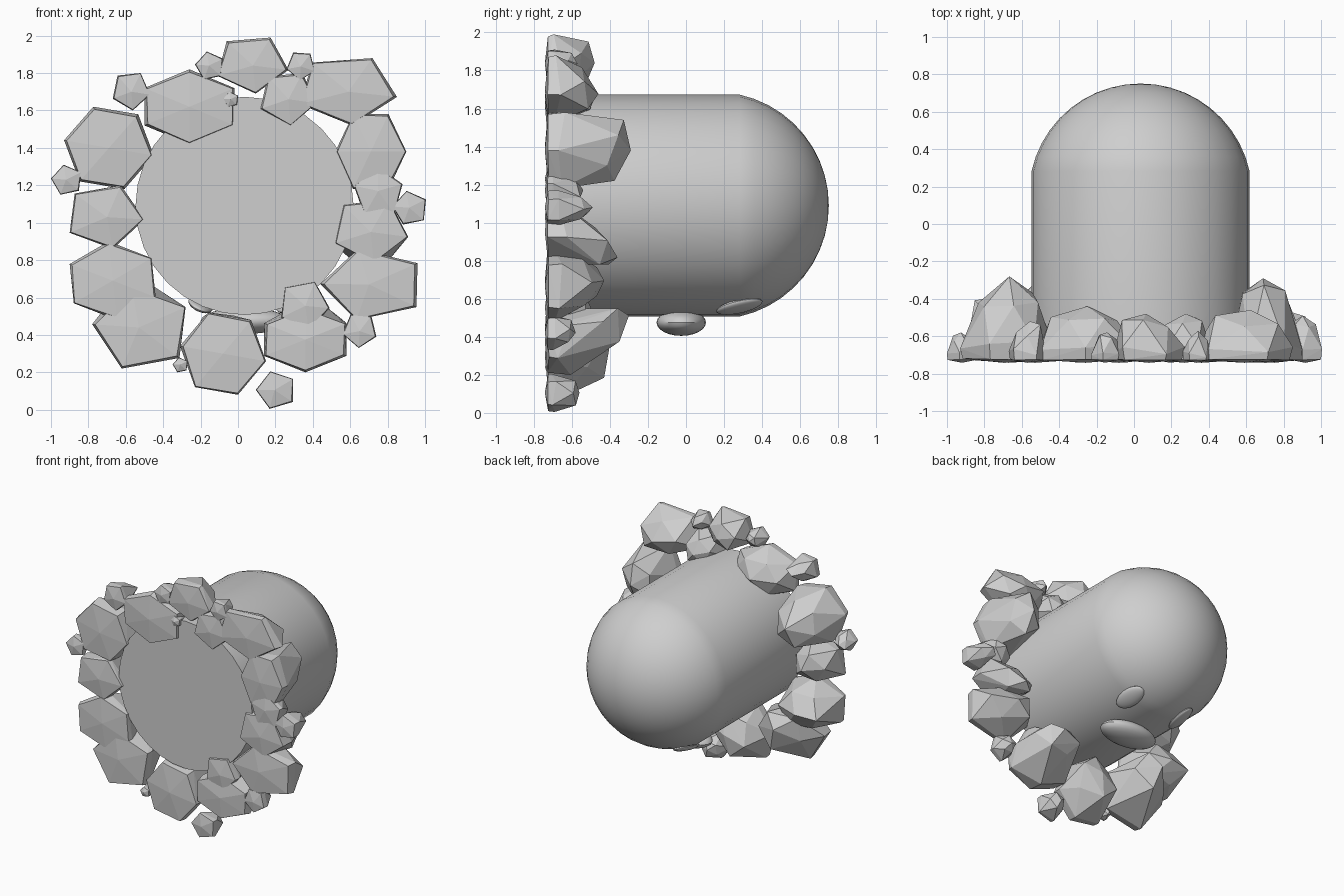
import bpy
import bmesh
import random
from math import radians, sin, cos, pi, asin
from mathutils import Vector, Matrix

default_cube = bpy.data.objects.get("Cube")
if default_cube:
    bpy.data.objects.remove(default_cube, do_unlink=True)

random.seed(4)

# Single plain grey for the whole model
grey = bpy.data.materials.new("plain_grey")
grey.use_nodes = True
colour = (0.62, 0.62, 0.62, 1.0)
grey.diffuse_color = colour
grey.node_tree.nodes["Principled BSDF"].inputs["Base Color"].default_value = colour

CENTRE_X, CENTRE_Z = 0.035, 1.09
FRONT_Y = -0.728


def finish(name, bm, smooth=False):
    """Turn a bmesh into a named, shaded object."""
    bmesh.ops.recalc_face_normals(bm, faces=bm.faces)
    mesh = bpy.data.meshes.new(name)
    bm.to_mesh(mesh)
    bm.free()
    mesh.materials.append(grey)
    obj = bpy.data.objects.new(name, mesh)
    bpy.context.collection.objects.link(obj)
    if smooth:
        bpy.ops.object.select_all(action="DESELECT")
        obj.select_set(True)
        bpy.context.view_layer.objects.active = obj
        bpy.ops.object.shade_smooth_by_angle(angle=radians(35))


def ellipsoid(name, location, radii, rotation=Matrix()):
    bm = bmesh.new()
    bmesh.ops.create_uvsphere(bm, u_segments=24, v_segments=12, radius=1)
    transform = Matrix.Translation(location) @ rotation @ Matrix.Diagonal((*radii, 1))
    bmesh.ops.transform(bm, matrix=transform, verts=bm.verts)
    finish(name, bm, smooth=True)


# Body: a lathed tube with a flat front and a domed back
def build_body(radius=0.583, dome_radius=0.597, dome_centre=0.154, rings=10):
    start = asin(radius / dome_radius)
    profile = [(0, -0.705), (radius, -0.705)]
    for i in range(rings + 1):
        a = start * (1 - i / rings)
        profile.append((dome_radius * sin(a), dome_centre + dome_radius * cos(a)))
    bm = bmesh.new()
    verts = [bm.verts.new((CENTRE_X + r, y, CENTRE_Z)) for r, y in profile]
    edges = [bm.edges.new(pair) for pair in zip(verts, verts[1:])]
    bmesh.ops.spin(bm, geom=verts + edges, cent=(CENTRE_X, 0, CENTRE_Z),
                   axis=(0, 1, 0), angle=2 * pi, steps=32)
    bmesh.ops.remove_doubles(bm, verts=bm.verts, dist=0.0005)
    finish("body", bm, smooth=True)


build_body()

# Face on the underside: a wide nose and two flat eyes
ellipsoid("nose", (CENTRE_X, -0.025, 0.475), (0.235, 0.13, 0.07))
for side, label in ((1, "left_eye"), (-1, "right_eye")):
    around = Matrix.Rotation(radians(-24 * side), 4, "Y")
    tilt = Matrix.Rotation(radians(13), 4, "X")
    ellipsoid(label, (CENTRE_X + side * 0.235, 0.28, 0.56),
              (0.07, 0.125, 0.025), around @ tilt)


def fitted_ring(sides, turn):
    """Polygon stretched to fill the square from -1 to 1."""
    angles = [radians(turn) + 2 * pi * k / sides for k in range(sides)]
    points = [Vector((cos(a), sin(a))) for a in angles]
    for axis in (0, 1):
        low = min(p[axis] for p in points)
        high = max(p[axis] for p in points)
        for p in points:
            p[axis] = 2 * (p[axis] - low) / (high - low) - 1
    return points


# Rock: faceted lump with a nearly flat front and a blunt back that can lean
def rock(name, x, z, half_w, half_h, sides, turn, back, lean_up=0):
    bm = bmesh.new()
    depth = back - FRONT_Y
    ring = fitted_ring(sides, turn)
    lean = Vector((random.uniform(-0.12, 0.12), lean_up))

    def add(p, along):
        height = max(-1, min(1, p.y))
        bm.verts.new((x + p.x * half_w, FRONT_Y + depth * along, z + height * half_h))

    add(Vector((0, 0)), -0.014 / depth)
    for p in ring:
        add(p * random.uniform(0.92, 0.98), random.uniform(0, 0.02))
        add(p, random.uniform(0.1, 0.3))
    for p, following in zip(ring, ring[1:] + ring[:1]):
        add((p + following) * 0.4 + lean, random.uniform(0.62, 0.92))
    add(lean * 1.3, 1)
    hull = bmesh.ops.convex_hull(bm, input=bm.verts)
    loose = {g for g in hull["geom_interior"] + hull["geom_unused"]
             if isinstance(g, bmesh.types.BMVert)}
    bmesh.ops.delete(bm, geom=list(loose), context="VERTS")
    finish(name, bm)


# Large rocks: x, z, half width, half height, sides, turn, back end, upward lean
rocks = [
    (0.08, 1.84, 0.19, 0.15, 5, 60, -0.48, 0),
    (-0.26, 1.62, 0.24, 0.2, 6, 30, -0.44, 0),
    (-0.69, 1.4, 0.24, 0.22, 6, 50, -0.28, 0),
    (-0.7, 1.03, 0.2, 0.17, 5, 66, -0.42, 0),
    (-0.67, 0.69, 0.23, 0.21, 6, 35, -0.38, 0),
    (-0.53, 0.44, 0.25, 0.22, 5, 30, -0.32, 0.4),
    (-0.08, 0.3, 0.23, 0.22, 6, 50, -0.4, 0.2),
    (0.36, 0.375, 0.22, 0.175, 6, 30, -0.3, 0.6),
    (0.7, 0.67, 0.26, 0.19, 5, 35, -0.43, 0.1),
    (0.71, 0.95, 0.2, 0.17, 5, 60, -0.36, -0.6),
    (0.71, 1.38, 0.19, 0.2, 6, 0, -0.29, 0),
    (0.59, 1.7, 0.26, 0.18, 5, 60, -0.46, -0.1),
    (0.27, 1.66, 0.15, 0.14, 5, 60, -0.48, 0),
]
for number, spec in enumerate(rocks, 1):
    rock(f"rock_{number}", *spec)

# Small pebbles: x, z, radius, turn, back end
pebbles = [
    (-0.155, 1.84, 0.075, 30, -0.58),
    (0.335, 1.835, 0.075, 50, -0.57),
    (-0.57, 1.7, 0.1, 60, -0.52),
    (-0.92, 1.23, 0.08, 30, -0.58),
    (-0.31, 0.24, 0.04, 30, -0.64),
    (0.195, 0.105, 0.1, 35, -0.56),
    (0.36, 0.555, 0.13, 65, -0.5),
    (0.65, 0.42, 0.09, 50, -0.58),
    (0.915, 1.08, 0.09, 30, -0.49),
    (0.75, 1.17, 0.13, 20, -0.54),
    (-0.04, 1.66, 0.04, 30, -0.62),
]
for number, (x, z, radius, turn, back) in enumerate(pebbles, 1):
    rock(f"pebble_{number}", x, z, radius, radius, 5, turn, back)
